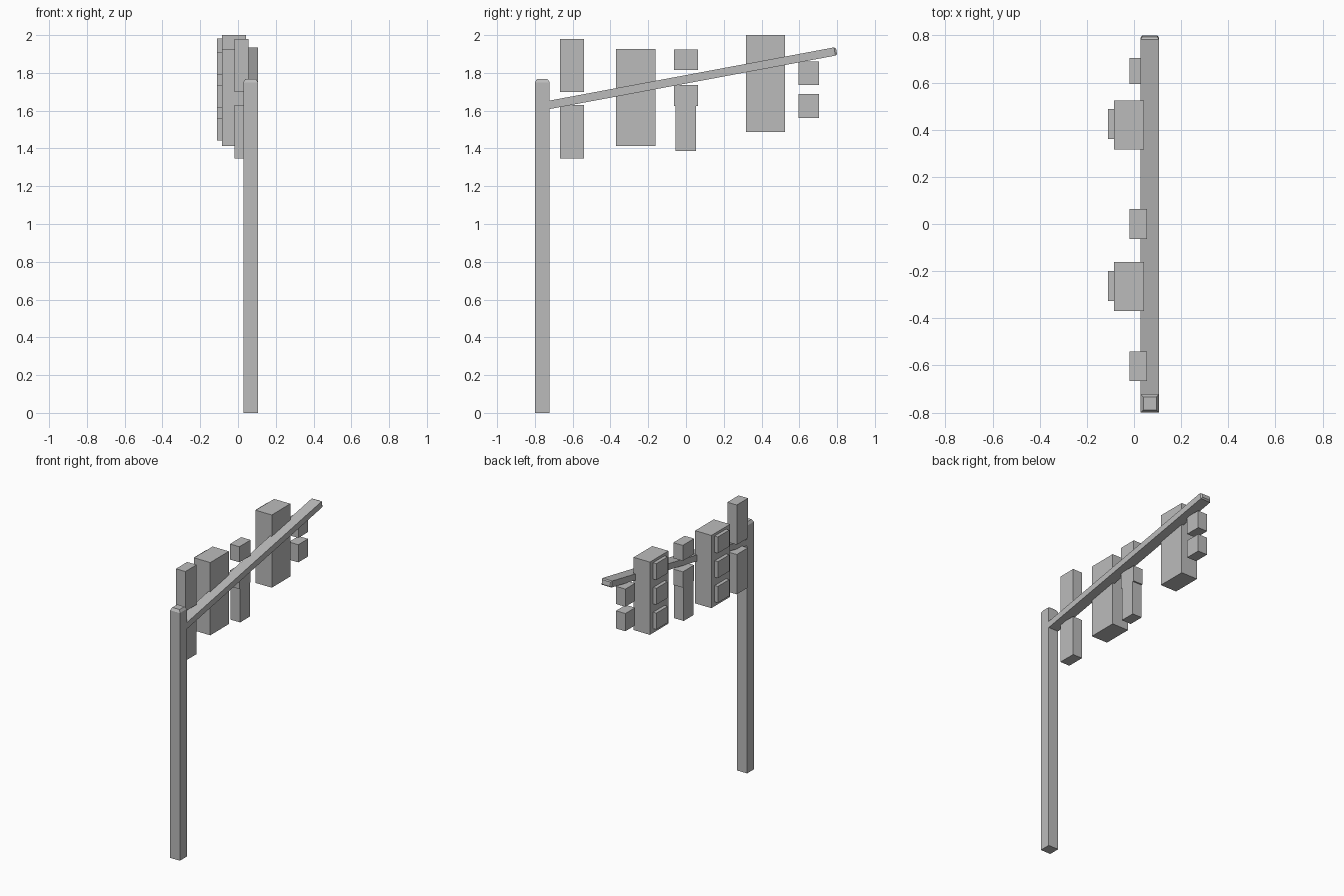
import bpy, bmesh, math
from mathutils import Matrix, Vector

if "Cube" in bpy.data.objects:
    bpy.data.objects.remove(bpy.data.objects["Cube"])

GREY = (0.5, 0.5, 0.5, 1)
grey = bpy.data.materials.new("plain grey")
grey.use_nodes = True
grey.diffuse_color = GREY
grey.node_tree.nodes["Principled BSDF"].inputs["Base Color"].default_value = GREY


def finish(name, bm):
    bmesh.ops.recalc_face_normals(bm, faces=bm.faces)
    mesh = bpy.data.meshes.new(name)
    bm.to_mesh(mesh)
    bm.free()
    mesh.materials.append(grey)
    obj = bpy.data.objects.new(name, mesh)
    bpy.context.scene.collection.objects.link(obj)
    return obj


def box(name, x, y, z):
    """Box from its (low, high) range on each axis."""
    bm = bmesh.new()
    size = [b - a for a, b in (x, y, z)]
    centre = Vector([(a + b) / 2 for a, b in (x, y, z)])
    bmesh.ops.create_cube(bm, size=1, matrix=Matrix.Translation(centre) @ Matrix.Diagonal((*size, 1)))
    return finish(name, bm)


def capped_bar(name, width, depth, length, inset, rise):
    """Upright bar on the origin with a tapered cap on top."""
    bm = bmesh.new()
    bmesh.ops.create_cube(bm, size=1, matrix=Matrix.Translation((0, 0, length / 2))
                          @ Matrix.Diagonal((width, depth, length, 1)))
    top = max(bm.faces, key=lambda f: f.calc_center_median().z)
    bmesh.ops.inset_region(bm, faces=[top], thickness=inset)
    for v in top.verts:
        v.co.z += rise
    return finish(name, bm)


# Pole and rising arm
pole = capped_bar("pole", 0.078, 0.078, 1.75, 0.016, 0.018)
pole.location = (0.067, -0.761, 0)

arm_start, arm_end = Vector((0.067, -0.765, 1.623)), Vector((0.067, 0.797, 1.915))
reach = arm_end - arm_start
arm = capped_bar("arm", 0.078, 0.044, reach.length - 0.01, 0.01, 0.01)
arm.location = arm_start
arm.rotation_euler.x = -math.atan2(reach.y, reach.z)

# Signal heads with three square lenses each
for label, y, z in (("near", -0.266, 1.669), ("far", 0.421, 1.743)):
    box(label + "_signal_head", (-0.085, 0.042), (y - 0.104, y + 0.104), (z - 0.257, z + 0.257))
    for i, level in enumerate(("lower", "middle", "upper")):
        c = z + 0.006 + (i - 1) * 0.175
        box(f"{label}_{level}_lens", (-0.11, -0.08), (y - 0.06, y + 0.067), (c - 0.058, c + 0.058))

# Hanging sign boxes above and below the arm
X = (-0.019, 0.055)
for name, y, z in (
    ("pole_sign_upper", (-0.666, -0.54), (1.698, 1.979)),
    ("pole_sign_lower", (-0.666, -0.54), (1.348, 1.629)),
    ("middle_sign_upper", (-0.063, 0.063), (1.814, 1.924)),
    ("middle_sign_lower", (-0.063, 0.063), (1.625, 1.737)),
    ("middle_sign_drop", (-0.055, 0.053), (1.386, 1.63)),
    ("end_sign_upper", (0.595, 0.704), (1.735, 1.86)),
    ("end_sign_lower", (0.595, 0.704), (1.562, 1.687)),
):
    box(name, X, y, z)
